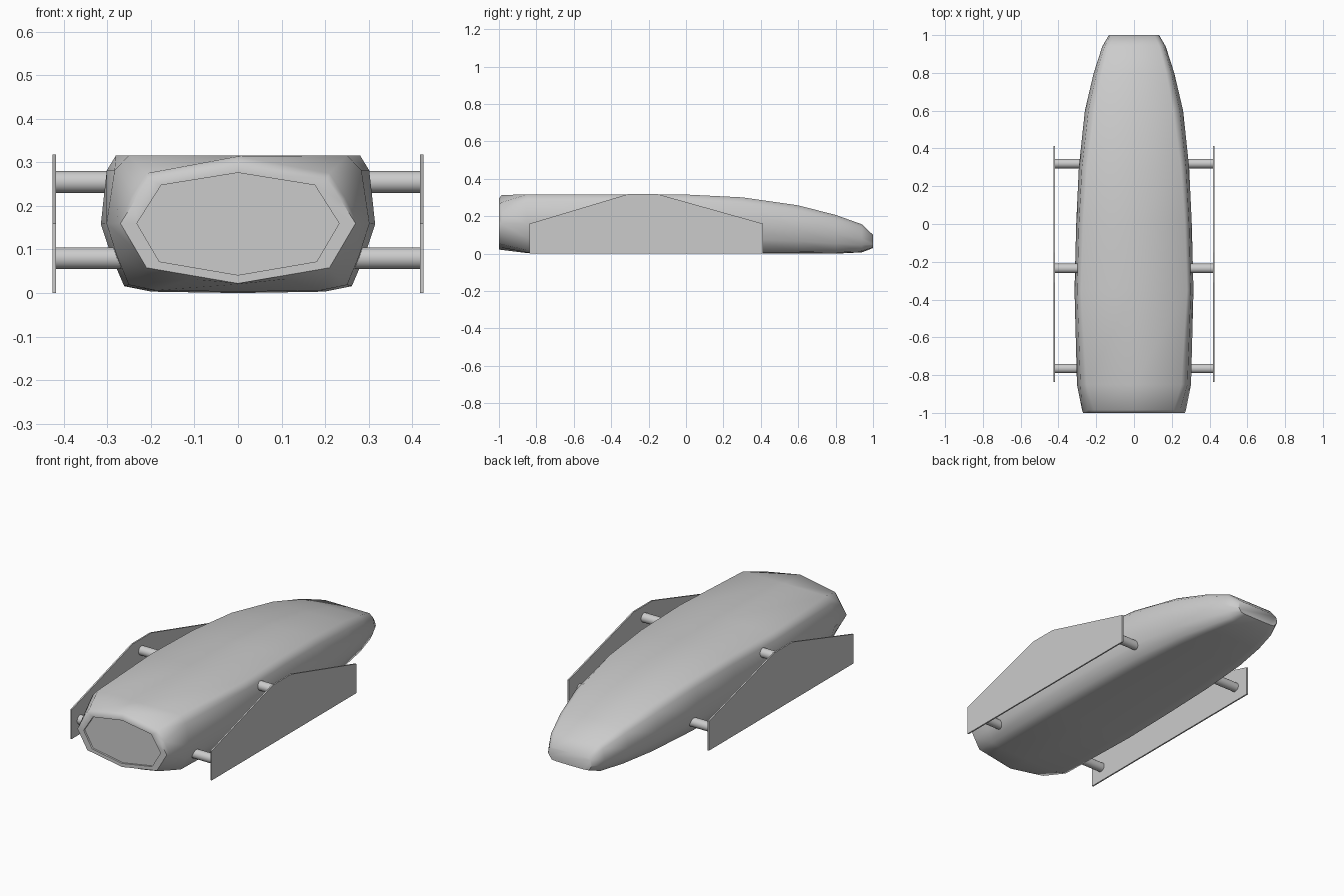
import bpy, bmesh
from math import radians, pi

if "Cube" in bpy.data.objects:
    bpy.data.objects.remove(bpy.data.objects["Cube"])


def finish(name, bm, angle):
    bmesh.ops.recalc_face_normals(bm, faces=bm.faces)
    me = bpy.data.meshes.new(name)
    bm.to_mesh(me)
    bm.free()
    ob = bpy.data.objects.new(name, me)
    bpy.context.collection.objects.link(ob)
    bpy.ops.object.select_all(action='DESELECT')
    bpy.context.view_layer.objects.active = ob
    ob.select_set(True)
    if angle:
        bpy.ops.object.shade_smooth_by_angle(angle=radians(angle))
    return ob


def section(w, top, bottom, t):
    """Right half of a hull section, top centre to bottom centre."""
    unit = [(0, 1), (t, 1), (t * .3 + .69, .89), (1, .5),
            (.92, .26), (.83, .05), (.63, .01), (0, 0)]
    return [(x * w, bottom + z * (top - bottom)) for x, z in unit]


# Hull: octagonal rear with a shallow recess, then sections to the nose
rear = [(0, .295), (.205, .262), (.2375, .211), (.27, .16),
        (.24, .109), (.21, .058), (.105, .04), (0, .022)]
inner = [(x * .86, .16 + (z - .16) * .86) for x, z in rear]
lip = [(0, .314), (.21, .275), (.245, .22), (.275, .16),
       (.243, .107), (.212, .05), (.11, .032), (0, .02)]
rings = [(-.99, inner), (-1, inner), (-1, rear), (-.985, lip)]
for y, w, top, bottom, t in [
        (-.85, .302, .316, .003, .83),
        (-.35, .315, .316, 0, .89),
        (0, .306, .316, 0, .88),
        (.30, .292, .301, 0, .85),
        (.60, .260, .258, 0, .80),
        (.80, .213, .207, 0, .80),
        (.94, .168, .157, .007, .80),
        (1.0, .133, .100, .030, .80)]:
    rings.append((y, section(w, top, bottom, t)))

bm = bmesh.new()
loops = []
for y, half in rings:
    full = half + [(-x, z) for x, z in half[-2:0:-1]]
    loops.append([bm.verts.new((x, y, z)) for x, z in full])
for a, b in zip(loops, loops[1:]):
    n = len(a)
    for i in range(n):
        j = (i + 1) % n
        bm.faces.new((a[i], a[j], b[j], b[i]))
bm.faces.new(loops[0])
bm.faces.new(loops[-1])
finish("hull", bm, 58)

# Side plates
outline = [(-.837, 0), (-.837, .16), (-.31, .318),
           (-.15, .318), (.412, .16), (.412, 0)]
for side, label in ((-1, "left"), (1, "right")):
    bm = bmesh.new()
    face = bm.faces.new([bm.verts.new((side * .4225 - .004, y, z)) for y, z in outline])
    ext = bmesh.ops.extrude_face_region(bm, geom=[face])["geom"]
    moved = [v for v in ext if isinstance(v, bmesh.types.BMVert)]
    bmesh.ops.translate(bm, verts=moved, vec=(.008, 0, 0))
    # the extrusion keeps the starting face, so the plate is closed
    finish("side_plate_" + label, bm, 0)

# Struts running through the hull to both plates
for label, y, z in (("rear", -.765, .08), ("middle", -.235, .255), ("front", .32, .08)):
    bpy.ops.mesh.primitive_cylinder_add(vertices=24, radius=.025, depth=.84,
                                        location=(0, y, z), rotation=(0, pi / 2, 0))
    bpy.context.object.name = "strut_" + label
    bpy.ops.object.shade_smooth_by_angle(angle=radians(40))
